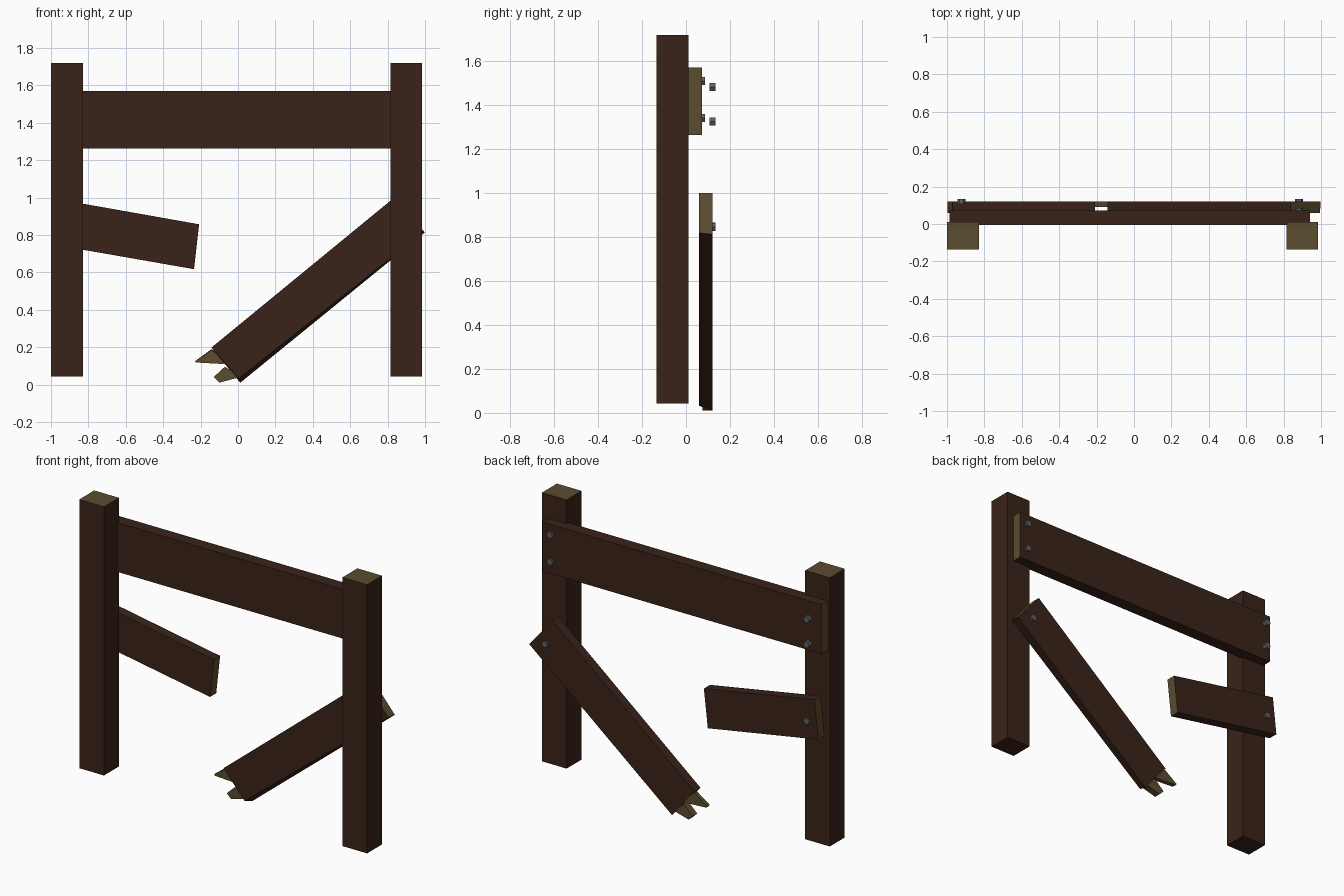
import bpy, bmesh, math

if "Cube" in bpy.data.objects:
    bpy.data.objects.remove(bpy.data.objects["Cube"])


def material(name, rgb):
    m = bpy.data.materials.new(name)
    m.diffuse_color = (*rgb, 1.0)
    m.use_nodes = True
    m.node_tree.nodes["Principled BSDF"].inputs["Base Color"].default_value = m.diffuse_color
    return m


WOOD = material("dark_wood", (0.042, 0.017, 0.010))
CUT = material("cut_wood", (0.105, 0.072, 0.030))
METAL = material("bolt_metal", (0.11, 0.12, 0.13))


def slab(name, front, y0, y1, back=None, cut=(), mats=(WOOD, CUT)):
    """Join a front outline (x, z) at y0 to a back outline at y1; side faces listed in cut get bare wood."""
    back = back or front
    bm = bmesh.new()
    f = [bm.verts.new((x, y0, z)) for x, z in front]
    b = [bm.verts.new((x, y1, z)) for x, z in back]
    bm.faces.new(f)
    bm.faces.new(b[::-1])
    n = len(f)
    for i in range(n):
        j = (i + 1) % n
        face = bm.faces.new((f[i], b[i], b[j], f[j]))
        face.material_index = 1 if i in cut else 0
    bmesh.ops.recalc_face_normals(bm, faces=bm.faces)
    mesh = bpy.data.meshes.new(name)
    bm.to_mesh(mesh)
    bm.free()
    for m in mats:
        mesh.materials.append(m)
    ob = bpy.data.objects.new(name, mesh)
    bpy.context.collection.objects.link(ob)
    return ob


def rect(x0, x1, z0, z1):
    # sides in order: bottom, right, top, left
    return [(x0, z0), (x1, z0), (x1, z1), (x0, z1)]


# Posts with bare sawn tops
for side, x0 in (("left", -1.0), ("right", 0.815)):
    slab(side + "_post", rect(x0, x0 + 0.17, 0.043, 1.718), -0.135, 0.012, cut=(2,))

# Upper rail
slab("upper_rail", rect(-0.987, 0.94, 1.263, 1.57), -0.005, 0.073, cut=(1, 3))

# Short broken lower plank on the left
slab("left_broken_plank",
     [(-0.997, 0.75), (-0.235, 0.617), (-0.208, 0.857), (-0.97, 0.992)],
     0.06, 0.121, cut=(1, 3))

# Fallen lower plank on the right, slightly twisted at its low end
slab("right_fallen_plank",
     [(0.004, 0.032), (0.995, 0.818), (0.836, 1.0), (-0.142, 0.198)], 0.06, 0.121,
     back=[(0.012, 0.010), (0.997, 0.812), (0.836, 1.0), (-0.142, 0.198)], cut=(1, 3))

# Splinters at the snapped end
slab("upper_splinter",
     [(-0.14, 0.185), (-0.228, 0.125), (-0.222, 0.118), (-0.08, 0.11), (-0.06, 0.12)], 0.09, 0.119,
     back=[(-0.14, 0.19), (-0.23, 0.125), (-0.224, 0.118), (-0.08, 0.11), (-0.06, 0.12)],
     mats=(CUT, CUT))
slab("lower_splinter",
     [(-0.07, 0.095), (-0.085, 0.082), (-0.13, 0.04), (-0.10, 0.010), (0.0, 0.037), (-0.01, 0.06)],
     0.075, 0.117, mats=(CUT, CUT))

# Hexagonal bolt heads on the back: x, z, back y
bolts = [(0.882, 1.508, 0.086), (0.882, 1.34, 0.086),
         (-0.922, 1.482, 0.133), (-0.922, 1.325, 0.133),
         (0.882, 0.845, 0.133), (-0.922, 0.848, 0.133)]
for k, (x, z, y) in enumerate(bolts):
    ring = [(x + 0.021 * math.cos(a * math.pi / 3), z + 0.021 * math.sin(a * math.pi / 3))
            for a in range(6)]
    slab(f"bolt_{k + 1}", ring, y - 0.027, y, mats=(METAL, METAL))
